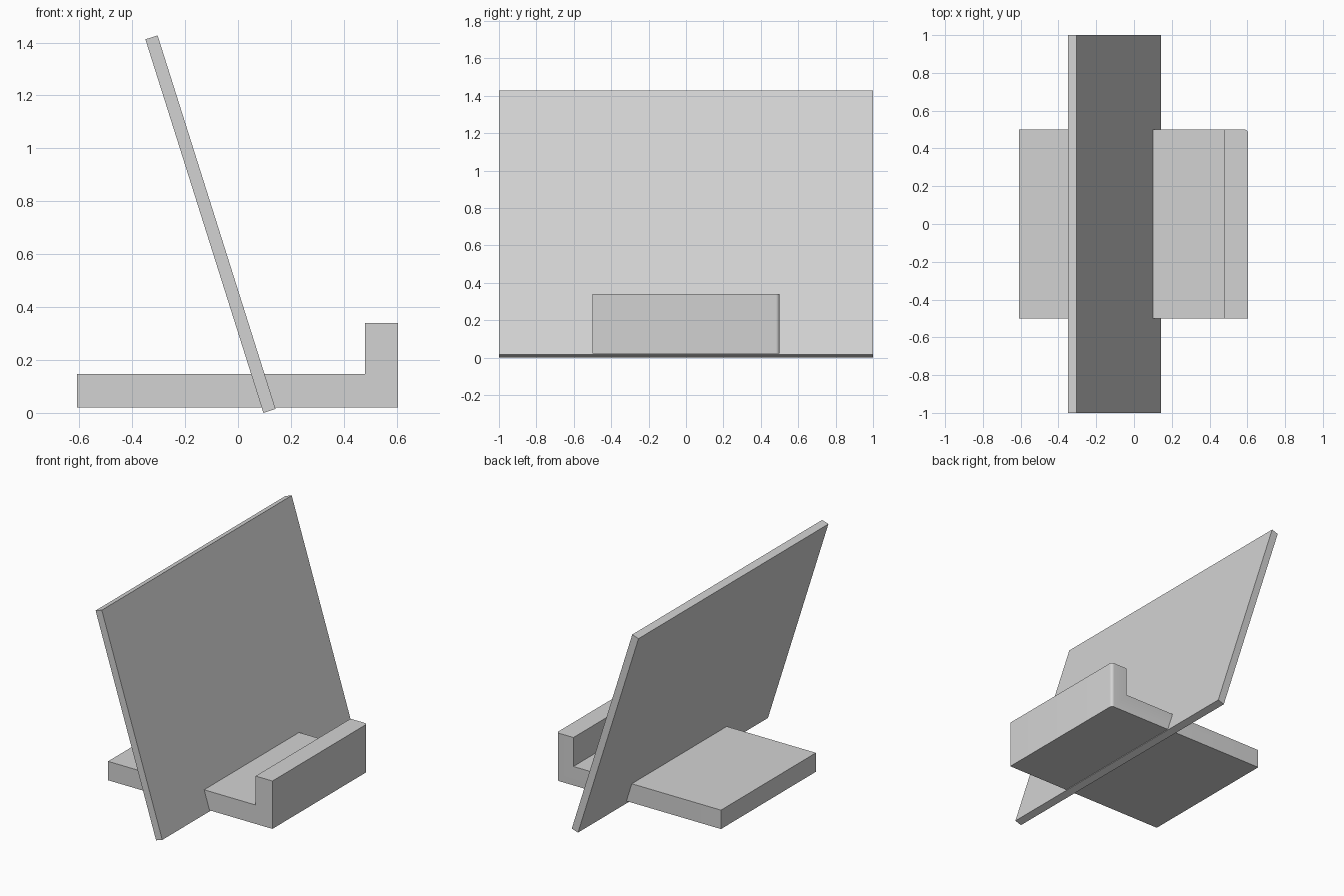
import bpy
import bmesh

if "Cube" in bpy.data.objects:
    bpy.data.objects.remove(bpy.data.objects["Cube"], do_unlink=True)

# Single plain grey
grey = bpy.data.materials.new("light_grey")
grey.use_nodes = True
colour = (0.65, 0.65, 0.65, 1)
grey.diffuse_color = colour
grey.node_tree.nodes["Principled BSDF"].inputs["Base Color"].default_value = colour


def extrude_profile(name, profile, half_depth, rounded_corner=None):
    """Extrude an x-z profile along y; optionally round one upright edge."""
    bm = bmesh.new()
    face = bm.faces.new([bm.verts.new((x, -half_depth, z)) for x, z in profile])
    new = bmesh.ops.extrude_face_region(bm, geom=[face])["geom"]
    verts = [v for v in new if isinstance(v, bmesh.types.BMVert)]
    bmesh.ops.translate(bm, verts=verts, vec=(0, 2 * half_depth, 0))
    bmesh.ops.recalc_face_normals(bm, faces=bm.faces)
    if rounded_corner:
        x, y, radius = rounded_corner
        edges = [e for e in bm.edges
                 if all(abs(v.co.x - x) + abs(v.co.y - y) < 0.001 for v in e.verts)]
        bmesh.ops.bevel(bm, geom=edges, offset=radius, segments=6,
                        profile=0.5, affect='EDGES')
    mesh = bpy.data.meshes.new(name)
    bm.to_mesh(mesh)
    bm.free()
    mesh.materials.append(grey)
    obj = bpy.data.objects.new(name, mesh)
    bpy.context.collection.objects.link(obj)
    bpy.ops.object.select_all(action='DESELECT')
    obj.select_set(True)
    bpy.context.view_layer.objects.active = obj
    bpy.ops.object.shade_smooth_by_angle()
    return obj


# L-shaped base with an upright lip, one outer corner rounded
left, right, bottom, top = -0.608, 0.604, 0.021, 0.147
extrude_profile("base_with_lip",
                [(left, bottom), (right, bottom), (right, 0.34),
                 (0.48, 0.34), (0.48, top), (left, top)],
                0.5, rounded_corner=(right, 0.5, 0.02))

# Wide leaning panel passing through the base
extrude_profile("leaning_panel",
                [(0.096, 0), (0.142, 0.015), (-0.304, 1.427), (-0.35, 1.412)],
                1.0)
